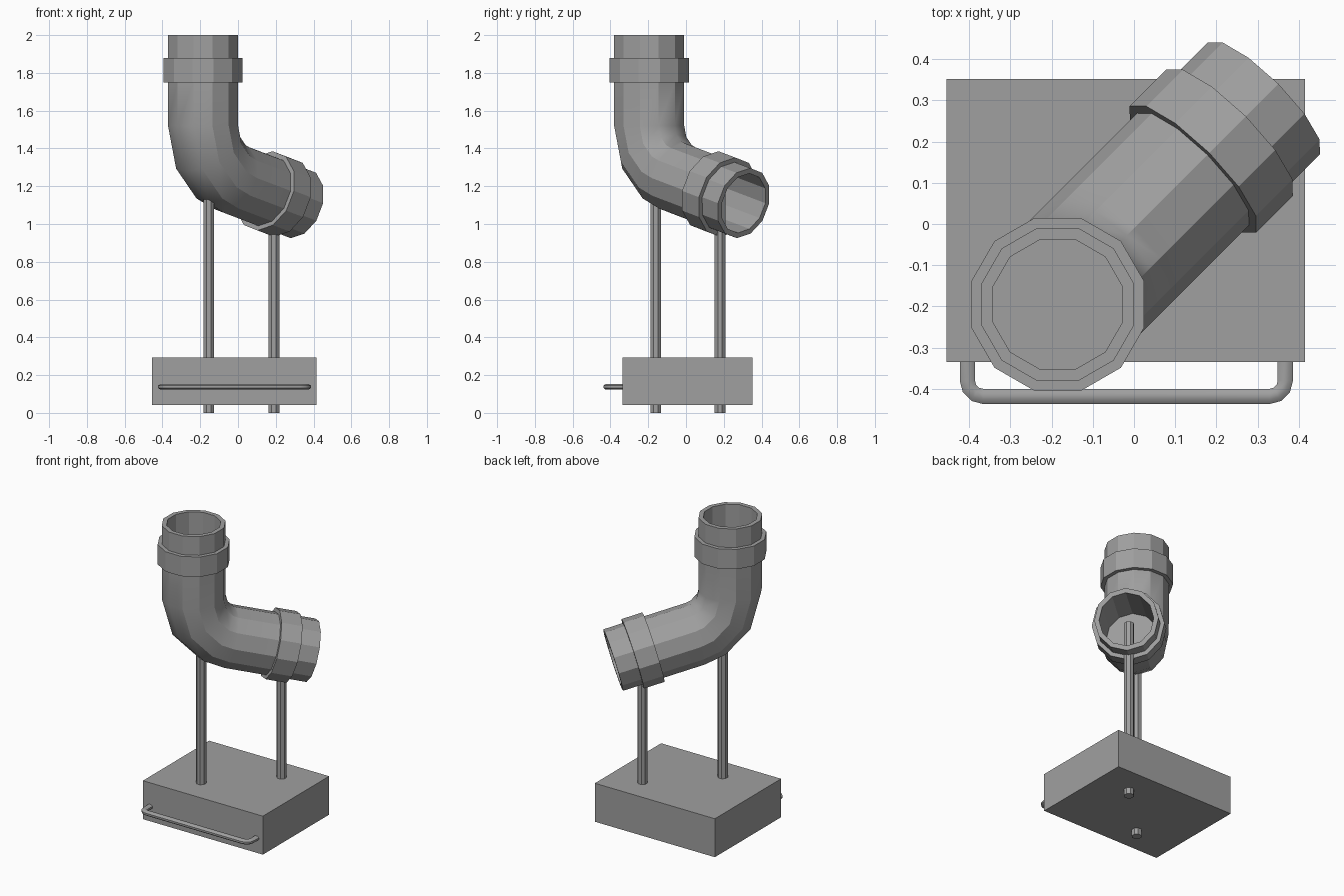
import bpy, bmesh, math
from mathutils import Vector

if "Cube" in bpy.data.objects:
    bpy.data.objects.remove(bpy.data.objects["Cube"])

grey = bpy.data.materials.new("plain_grey")
grey.use_nodes = True
colour = (0.35, 0.35, 0.35, 1)
grey.diffuse_color = colour
grey.node_tree.nodes["Principled BSDF"].inputs["Base Color"].default_value = colour


def finish(name, bm, smooth_angle=None):
    bmesh.ops.recalc_face_normals(bm, faces=bm.faces)
    mesh = bpy.data.meshes.new(name)
    bm.to_mesh(mesh)
    bm.free()
    mesh.materials.append(grey)
    obj = bpy.data.objects.new(name, mesh)
    bpy.context.collection.objects.link(obj)
    if smooth_angle:
        bpy.ops.object.select_all(action='DESELECT')
        obj.select_set(True)
        bpy.context.view_layer.objects.active = obj
        bpy.ops.object.shade_smooth_by_angle(angle=math.radians(smooth_angle))
    return obj


def sweep(name, stations, side, sides, smooth_angle, squash=1.0, turn=0.0):
    """Closed tube through (centre, tangent, radius) stations lying in one plane."""
    bm = bmesh.new()
    rings = []
    for centre, tangent, radius in stations:
        up = side.cross(tangent).normalized()
        ring = []
        for k in range(sides):
            a = math.tau * k / sides + turn
            ring.append(bm.verts.new(centre + radius * (up * math.cos(a) + side * math.sin(a) * squash)))
        rings.append(ring)
    for r0, r1 in zip(rings, rings[1:]):
        for k in range(sides):
            j = (k + 1) % sides
            bm.faces.new((r0[k], r0[j], r1[j], r1[k]))
    bm.faces.new(rings[0])
    bm.faces.new(rings[-1])
    return finish(name, bm, smooth_angle)


# Elbow pipe: hollow ends, a collar near each end, and a 75 degree bend
OUTER, INNER, COLLAR, BEND = 0.192, 0.163, 0.217, 0.287
axis = Vector((-0.185, -0.195, 0))
out = Vector((1, 1, 0)).normalized()
side = Vector((-1, 1, 0)).normalized()
bend_z, tilt = 1.52, math.radians(75)
up_z = Vector((0, 0, 1))


def on_bend(angle):
    point = axis + out * BEND * (1 - math.cos(angle)) + up_z * (bend_z - BEND * math.sin(angle))
    return point, out * math.sin(angle) - up_z * math.cos(angle)


def pipe_end(end, inward, tangent, depth):
    profile = [(depth, INNER), (0, INNER), (0, OUTER), (0.122, OUTER),
               (0.122, COLLAR), (0.252, COLLAR), (0.252, OUTER)]
    return [(end + inward * d, tangent, r) for d, r in profile]


stations = pipe_end(axis + up_z * 2, -up_z, -up_z, 0.47)
for degrees in (0, 30, 58, 75):
    point, tangent = on_bend(math.radians(degrees))
    stations.append((point, tangent, OUTER))
bend_end, low_dir = on_bend(tilt)
low_end = bend_end + low_dir * (0.707 - (bend_end - axis).dot(out)) / math.sin(tilt)
stations += reversed(pipe_end(low_end, -low_dir, low_dir, 0.48))
sweep("elbow_pipe", stations, side, 12, 29.5)

# Base box
bm = bmesh.new()
bmesh.ops.create_cube(bm, size=1)
for v in bm.verts:
    v.co = Vector((-0.02 + v.co.x * 0.87, 0.008 + v.co.y * 0.686, 0.168 + v.co.z * 0.252))
finish("base_box", bm)

# Support rods running through the base
for name, x, y, top in (("front_rod", -0.155, -0.16, 1.13), ("rear_rod", 0.19, 0.18, 1.18)):
    rod = [(Vector((x, y, z)), up_z, 0.031) for z in (0, top)]
    sweep(name, rod, Vector((1, 0, 0)), 8, 29.5, turn=math.pi / 8)

# Handle on the front of the base, with rounded corners
left, right, front, radius, corner = -0.404, 0.367, -0.418, 0.02, 0.038
handle = [(Vector((left, -0.32, 0.138)), Vector((0, -1, 0)), radius)]
for cx, start in ((left + corner, 180), (right - corner, 270)):
    for step in range(4):
        a = math.radians(start + step * 30)
        radial = Vector((math.cos(a), math.sin(a), 0))
        centre = Vector((cx, front + corner, 0.138)) + radial * corner
        handle.append((centre, up_z.cross(radial), radius))
handle.append((Vector((right, -0.32, 0.138)), Vector((0, 1, 0)), radius))
sweep("front_handle", handle, up_z, 8, 50, squash=0.8, turn=math.pi / 8)
